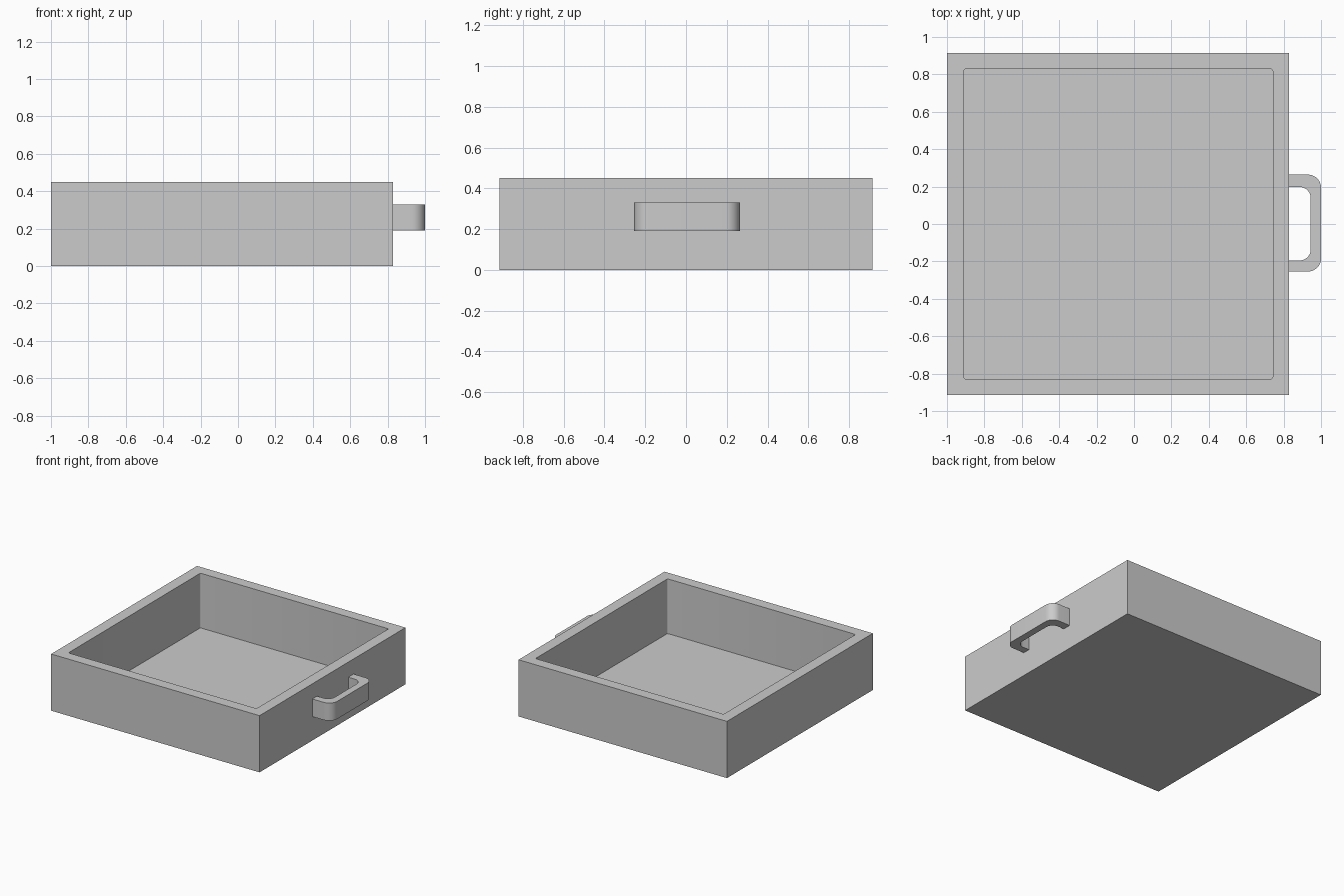
import bpy, bmesh, math

if "Cube" in bpy.data.objects:
    bpy.data.objects.remove(bpy.data.objects["Cube"])


def rounded_rect(x0, x1, y0, y1, r, corners, seg):
    """Counter-clockwise outline from lower left; only listed corners are rounded."""
    data = [(x0 + r, y0 + r, 180, x0, y0), (x1 - r, y0 + r, 270, x1, y0),
            (x1 - r, y1 - r, 0, x1, y1), (x0 + r, y1 - r, 90, x0, y1)]
    pts = []
    for i, (cx, cy, start, px, py) in enumerate(data):
        if i in corners:
            for k in range(seg + 1):
                a = math.radians(start + 90 * k / seg)
                pts.append((cx + r * math.cos(a), cy + r * math.sin(a)))
        else:
            pts.append((px, py))
    return pts


def finish(name, bm):
    bmesh.ops.recalc_face_normals(bm, faces=bm.faces)
    mesh = bpy.data.meshes.new(name)
    bm.to_mesh(mesh)
    bm.free()
    ob = bpy.data.objects.new(name, mesh)
    bpy.context.collection.objects.link(ob)
    bpy.context.view_layer.objects.active = ob
    ob.select_set(True)
    bpy.ops.object.shade_smooth_by_angle(angle=math.radians(31))
    ob.select_set(False)
    return ob


def prism(name, pts, z0, z1):
    bm = bmesh.new()
    face = bm.faces.new([bm.verts.new((x, y, z0)) for x, y in pts])
    top = bmesh.ops.extrude_face_region(bm, geom=[face], use_keep_orig=True)["geom"]
    for v in top:
        if isinstance(v, bmesh.types.BMVert):
            v.co.z = z1
    return finish(name, bm)


# Open tray: block with a finely rounded pocket
tray = prism("tray", rounded_rect(-1, 0.83, -0.915, 0.915, 0, (), 1), 0, 0.45)
pocket = prism("pocket_cutter",
               rounded_rect(-0.91, 0.742, -0.828, 0.828, 0.01, (0, 1, 2, 3), 3), 0.016, 0.6)
cut = tray.modifiers.new("pocket", "BOOLEAN")
cut.operation = "DIFFERENCE"
cut.solver = "EXACT"
cut.object = pocket
bpy.context.view_layer.objects.active = tray
tray.select_set(True)
bpy.ops.object.modifier_apply(modifier="pocket")
bpy.data.objects.remove(pocket)

# Pull handle: U profile with rounded outer and inner corners
outer = rounded_rect(0.83, 1.0, -0.254, 0.264, 0.07, (1, 2), 10)
inner = rounded_rect(0.83, 0.945, -0.195, 0.198, 0.06, (1, 2), 10)
prism("pull_handle", outer + inner[::-1], 0.19, 0.33)
